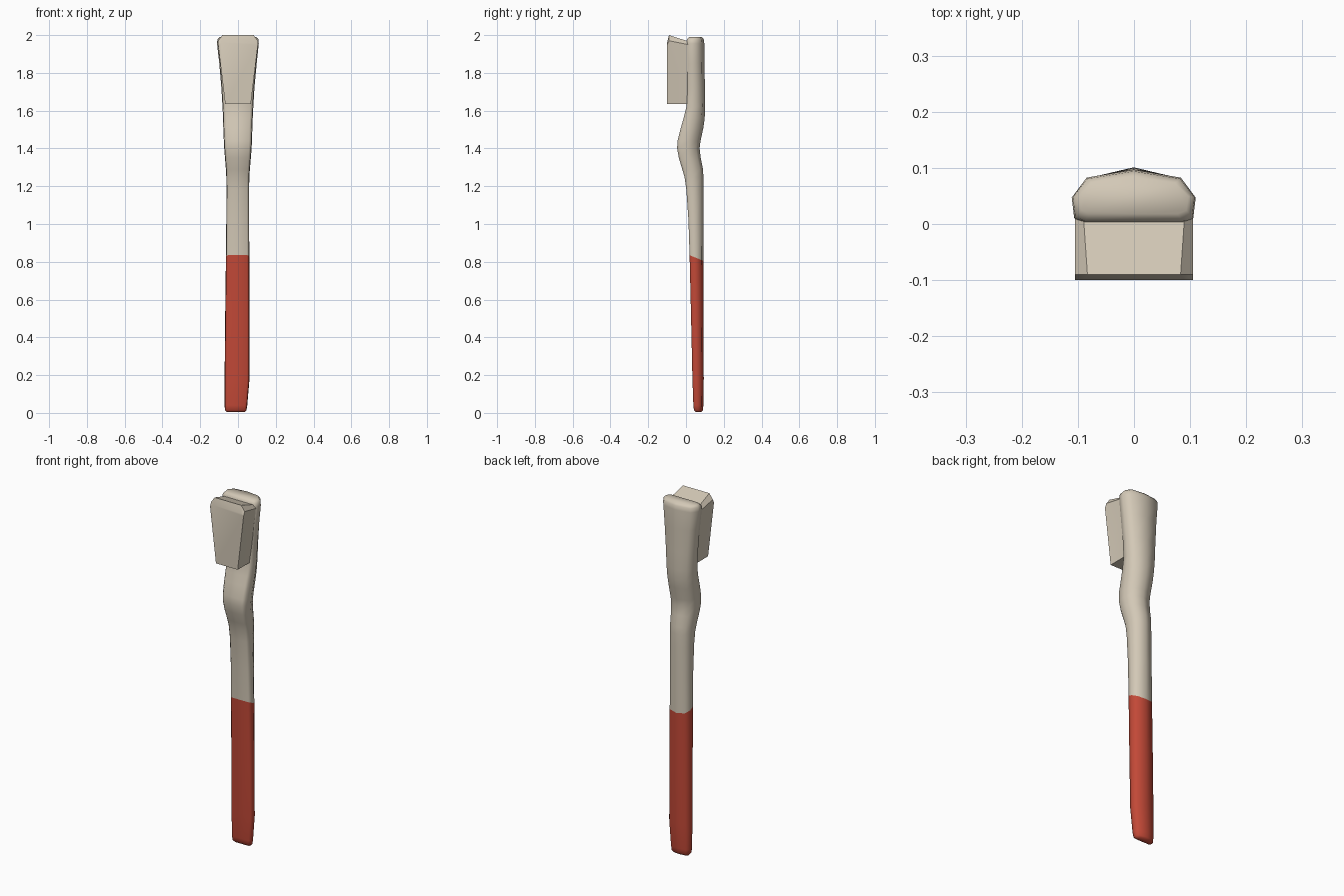
import bpy, bmesh


def material(name, rgb):
    m = bpy.data.materials.new(name)
    m.diffuse_color = (*rgb, 1)
    return m


ivory = material("warm ivory", (0.65, 0.58, 0.47))
red = material("brick red", (0.54, 0.066, 0.038))


def loft(name, rings, mats, red_rings=0, angle=0.9):
    """Skin closed rings of points and cap both ends."""
    bm = bmesh.new()
    vr = [[bm.verts.new(p) for p in r] for r in rings]
    n = len(rings[0])
    for i in range(len(vr) - 1):
        for j in range(n):
            k = (j + 1) % n
            f = bm.faces.new((vr[i][j], vr[i][k], vr[i + 1][k], vr[i + 1][j]))
            f.material_index = 1 if i < red_rings else 0
    cap = bm.faces.new(vr[0][::-1])
    cap.material_index = 1 if red_rings else 0
    bm.faces.new(vr[-1])
    bmesh.ops.recalc_face_normals(bm, faces=bm.faces)
    me = bpy.data.meshes.new(name)
    bm.to_mesh(me)
    bm.free()
    for m in mats:
        me.materials.append(m)
    ob = bpy.data.objects.new(name, me)
    bpy.context.collection.objects.link(ob)
    bpy.context.view_layer.objects.active = ob
    ob.select_set(True)
    bpy.ops.object.shade_smooth_by_angle(angle=angle)
    ob.select_set(False)
    return ob


# handle cross-section: flat front (v = 0), faceted crowned back (v = 1)
half = [(0.8, 0.0), (0.96, 0.1), (1.0, 0.48), (0.76, 0.85)]
section = [(0, 0)] + half + [(0, 1)] + [(-u, v) for u, v in reversed(half)]

# stations along the handle: z, left x, right x, front y, back y
stations = [
    (0.004, -0.060, 0.035, 0.052, 0.080),
    (0.014, -0.069, 0.045, 0.042, 0.089),
    (0.04, -0.071, 0.049, 0.039, 0.092),
    (0.18, -0.071, 0.061, 0.034, 0.094),
    (0.50, -0.068, 0.061, 0.027, 0.093),
    (0.82, -0.064, 0.060, 0.019, 0.092),
    (1.02, -0.062, 0.059, 0.013, 0.092),
    (1.18, -0.061, 0.059, 0.002, 0.092),
    (1.25, -0.062, 0.060, -0.008, 0.092),
    (1.29, -0.064, 0.063, -0.020, 0.090),
    (1.35, -0.069, 0.068, -0.038, 0.078),
    (1.40, -0.073, 0.072, -0.047, 0.072),
    (1.44, -0.075, 0.074, -0.045, 0.077),
    (1.51, -0.078, 0.076, -0.027, 0.092),
    (1.56, -0.079, 0.078, -0.013, 0.099),
    (1.62, -0.082, 0.081, 0.002, 0.101),
    (1.72, -0.088, 0.087, 0.003, 0.100),
    (1.85, -0.099, 0.099, 0.001, 0.098),
    (1.955, -0.111, 0.110, 0.001, 0.097),
    (1.978, -0.109, 0.108, 0.005, 0.094),
    (1.990, -0.098, 0.097, 0.018, 0.083),
]
rings = []
for z, l, r, f, b in stations:
    ring = []
    for u, v in section:
        dz = 0.015 - 0.03 * v if z == 0.82 else 0   # slanted colour line
        ring.append(((l + r) / 2 + u * (r - l) / 2, f + v * (b - f), z + dz))
    rings.append(ring)
loft("handle", rings, [ivory, red], red_rings=5, angle=1.2)

# bristle block: tapering wedge, chamfered sides and sloping top
block = []
for y, zs, zt, wt in [(-0.1, 1.948, 1.96, 0.09), (-0.09, 1.97, 2.0, 0.083),
                      (0.012, 1.95, 1.967, 0.09)]:
    block.append([(-0.068, y, 1.635), (0.068, y, 1.635), (0.105, y, zs),
                  (wt, y, zt), (-wt, y, zt), (-0.105, y, zs)])
loft("bristles", block, [ivory], angle=0.5)
